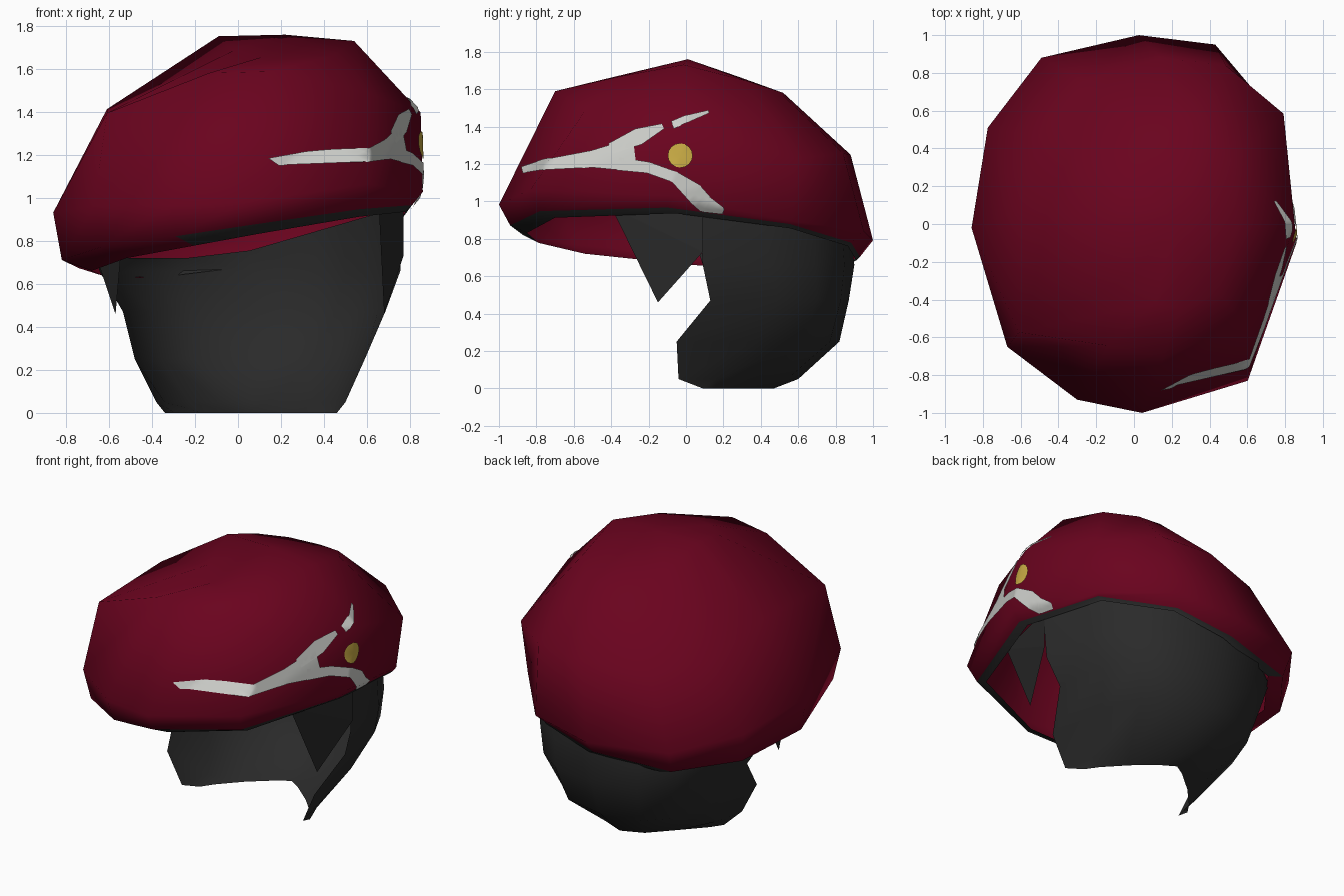
import bpy, math
from mathutils import Vector
from mathutils.bvhtree import BVHTree

cube = bpy.data.objects.get("Cube")
if cube:
    bpy.data.objects.remove(cube)


def material(name, rgb):
    m = bpy.data.materials.new(name)
    m.use_nodes = True
    m.diffuse_color = (*rgb, 1)
    m.node_tree.nodes["Principled BSDF"].inputs["Base Color"].default_value = (*rgb, 1)
    return m


red = material("deep red", (0.143, 0.001, 0.013))
dark = material("charcoal", (0.023, 0.023, 0.023))
grey = material("pale grey", (0.62, 0.63, 0.6))
gold = material("gold", (0.6, 0.42, 0.06))


def build(name, verts, faces, mats, smooth=True):
    me = bpy.data.meshes.new(name)
    me.from_pydata([tuple(v) for v in verts], [], faces)
    for m in mats:
        me.materials.append(m)
    for p in me.polygons:
        p.use_smooth = smooth
    ob = bpy.data.objects.new(name, me)
    bpy.context.collection.objects.link(ob)
    return ob


def spow(v, e):
    return math.copysign(abs(v) ** e, v)


# Beret: one outline scaled to tilted rings
outline = [(1, -0.1), (0.92, 0.6), (0.5, 0.95), (0.03, 1), (-0.57, 0.88), (-0.9, 0.51),
           (-1, -0.02), (-0.78, -0.65), (-0.35, -0.93), (0.05, -1), (0.7, -0.83)]
N = len(outline)
# each ring: left, right (x, z) and front, back (y, z)
rings = [
    ((-0.68, 0.66), (0.78, 0.93), (-0.85, 0.825), (0.91, 0.68)),
    ((-0.82, 0.71), (0.81, 0.96), (-0.94, 0.865), (0.93, 0.70)),
    ((-0.86, 0.93), (0.86, 1.02), (-1.00, 0.98), (1.00, 0.79)),
    ((-0.61, 1.41), (0.85, 1.38), (-0.70, 1.59), (0.88, 1.25)),
]
crown = ((-0.09, 1.755), (0.54, 1.74), (-0.45, 1.65), (0.52, 1.58))
# uneven sag of the cloth: (ring, corner) -> offset
sag = {
    (2, 1): (-0.04, -0.03, -0.04),
    (2, 10): (0, 0, 0.04),
    (3, 1): (0, 0.02, -0.07),
    (3, 4): (0.03, -0.03, -0.05),
    (3, 5): (0.04, -0.03, -0.07),
    (3, 7): (-0.16, -0.15, -0.13),
    (3, 10): (-0.03, 0.03, -0.04),
}


def ring_xy(ring, c, s):
    left, right, front, back = ring
    return ((left[0] + right[0]) / 2 + (right[0] - left[0]) / 2 * c,
            (front[0] + back[0]) / 2 + (back[0] - front[0]) / 2 * s)


def tilted_point(ring, c, s):
    left, right, front, back = [p[1] for p in ring]
    h = math.hypot(c, s)
    u, v = c / h, s / h
    z = (left + right) / 2 * u * u + (front + back) / 2 * v * v
    z += (right - left) / 2 * u + (back - front) / 2 * v
    return Vector((*ring_xy(ring, c, s), z))


def crown_point(c, s):
    left, right, front, back = [p[1] for p in crown]
    ridge = right if c > 0 else left
    return Vector((*ring_xy(crown, c, s), ridge + ((back if s > 0 else front) - ridge) * abs(s)))


verts = [tilted_point(r, c, s) + Vector(sag.get((k, i), (0, 0, 0)))
         for k, r in enumerate(rings) for i, (c, s) in enumerate(outline)]
verts += [crown_point(c, s) for c, s in outline]
faces = [(k * N + i, k * N + (i + 1) % N, (k + 1) * N + (i + 1) % N, (k + 1) * N + i)
         for k in range(len(rings)) for i in range(N)]
top = len(verts)
verts.append(Vector((0.22, 0.01, 1.76)))
faces += [(top - N + i, top - N + (i + 1) % N, top) for i in range(N)]
beret = build("beret", verts, faces, [red, dark])
for p in beret.data.polygons[:N]:       # dark hem band on the raised side
    p.material_index = int(p.center.x > -0.3)

# Painted markings: thin plates laid on the side of the beret
tris = [(f[0], f[j], f[j + 1]) for f in faces for j in range(1, len(f) - 1)]
surface = BVHTree.FromPolygons(verts, tris)


def on_side(y, z):
    hit, normal, _, _ = surface.ray_cast(Vector((3, y, z)), Vector((-1, 0, 0)))
    return hit + normal * 0.008


def stripe(name, path, steps=12, rows=4):
    pts = []
    for a, b in zip(path, path[1:]):
        pts += [Vector(a).lerp(Vector(b), t / steps) for t in range(steps)]
    pts.append(Vector(path[-1]))
    vs = []
    for i, p in enumerate(pts):
        d = pts[min(i + 1, len(pts) - 1)] - pts[max(i - 1, 0)]
        n = Vector((-d.y, d.x)).normalized()
        for j in range(rows + 1):
            w = p.z * (2 * j / rows - 1)
            vs.append(on_side(p.x + n.x * w, p.y + n.y * w))
    w = rows + 1
    fs = [(i * w + j, (i + 1) * w + j, (i + 1) * w + j + 1, i * w + j + 1)
          for i in range(len(pts) - 1) for j in range(rows)]
    build(name, vs, fs, [grey])


# path points are (y, z, half width)
stripe("long_stripe", [(-0.87, 1.165, 0.018), (-0.75, 1.195, 0.028), (-0.5, 1.225, 0.045),
                       (-0.35, 1.24, 0.075), (-0.27, 1.25, 0.08)])
stripe("upper_stripe", [(-0.4, 1.28, 0.03), (-0.25, 1.345, 0.045), (-0.12, 1.4, 0.015)])
stripe("lower_stripe", [(-0.36, 1.2, 0.035), (-0.2, 1.18, 0.03), (-0.06, 1.13, 0.03),
                        (0.04, 1.05, 0.05), (0.1, 0.99, 0.045), (0.2, 0.95, 0.015)])
stripe("short_dash", [(-0.07, 1.405, 0.02), (0.0, 1.435, 0.02), (0.12, 1.475, 0.008)])
disc = [on_side(-0.03, 1.245)]
disc += [on_side(-0.03 + 0.065 * math.cos(math.tau * i / 16),
                 1.245 + 0.065 * math.sin(math.tau * i / 16)) for i in range(16)]
build("gold_dot", disc, [(0, i + 1, (i + 1) % 16 + 1) for i in range(16)], [gold])


# Hair: open U-shaped sheet round the back of the head
def hair_top(x):
    return max(0.72, 0.74 + 0.29 * x)


# levels: z, centre x, half width, front y, back y, roundness
levels = [
    (0.00, 0.06, 0.40, 0.09, 0.47, 1.7),
    (0.05, 0.06, 0.44, -0.04, 0.60, 1.2),
    (0.25, 0.055, 0.535, -0.05, 0.82, 0.75),
    (0.47, 0.075, 0.61, 0.13, 0.87, 0.75),
    (0.66, 0.055, 0.70, 0.09, 0.90, 0.85),
    (1.00, 0.055, 0.71, 0.07, 0.89, 0.9),
]
M = 8
hv = []
for z, cx, hw, yf, yb, e in levels:
    for i in range(M + 1):
        a = math.pi * i / M
        x = cx + hw * spow(math.cos(a), e)
        y = yf + (yb - yf) * max(math.sin(a), 0) ** e
        hv.append((x, y, min(z, hair_top(x))))
hf = [(k * (M + 1) + i, k * (M + 1) + i + 1, (k + 1) * (M + 1) + i + 1, (k + 1) * (M + 1) + i)
      for k in range(len(levels) - 1) for i in range(M)]
build("hair_back", hv, hf, [dark])

# Pointed side locks in front of the ears; the right one is shorter under the low hem
for name, side, front, height in (("left_lock", 1, -0.40, 0.97), ("right_lock", -1, -0.28, 0.74)):
    shape = [(0.60, front, height), (0.625, -0.15, 0.46), (0.715, 0.09, 0.73), (0.715, 0.09, height)]
    lock = [(0.055 + side * x, y, z) for x, y, z in shape]
    order = [(0, 1, 2), (0, 2, 3)]
    build(name, lock, order if side > 0 else [f[::-1] for f in order], [dark], smooth=False)
